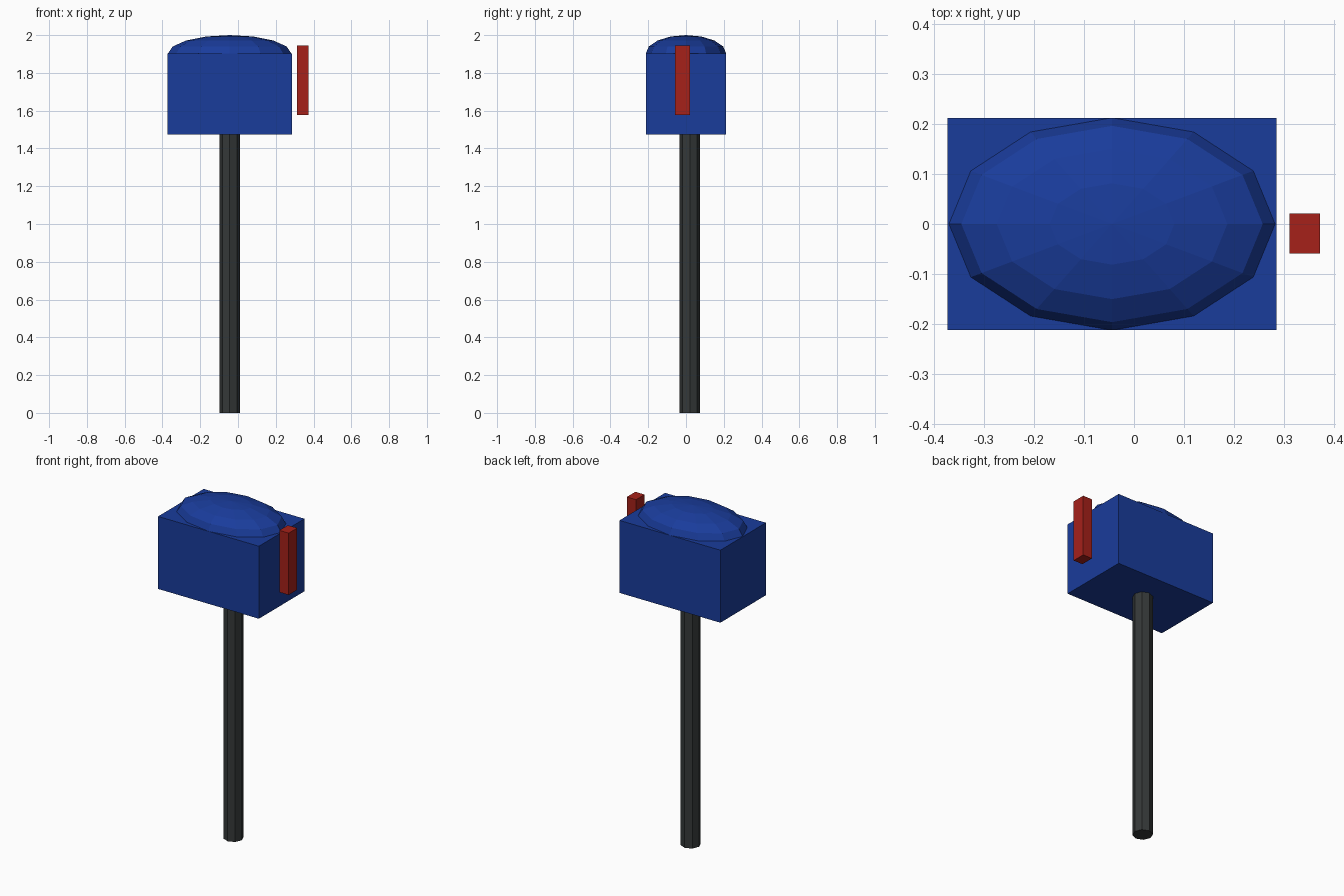
import bpy
import bmesh
from mathutils import Matrix, Vector

if "Cube" in bpy.data.objects:
    bpy.data.objects.remove(bpy.data.objects["Cube"])


def material(name, color):
    mat = bpy.data.materials.new(name)
    mat.diffuse_color = (*color, 1.0)
    mat.use_nodes = True
    mat.node_tree.nodes["Principled BSDF"].inputs["Base Color"].default_value = mat.diffuse_color
    return mat


def add_part(name, bm, center, size, mat):
    """Scale a unit-sized mesh to size, move it to center, and link it."""
    transform = Matrix.Translation(Vector(center)) @ Matrix.Diagonal((*size, 1.0))
    bmesh.ops.transform(bm, matrix=transform, verts=bm.verts)
    mesh = bpy.data.meshes.new(name)
    bm.to_mesh(mesh)
    bm.free()
    mesh.materials.append(mat)
    obj = bpy.data.objects.new(name, mesh)
    bpy.context.collection.objects.link(obj)
    return obj


def add_box(name, lo, hi, mat):
    lo, hi = Vector(lo), Vector(hi)
    bm = bmesh.new()
    bmesh.ops.create_cube(bm, size=1.0)
    return add_part(name, bm, (lo + hi) / 2, hi - lo, mat)


blue = material("blue_paint", (0.01, 0.045, 0.33))
red = material("red_paint", (0.38, 0.015, 0.01))
dark = material("dark_metal", (0.035, 0.04, 0.04))

# Eight-sided post
bm = bmesh.new()
bmesh.ops.create_cone(bm, cap_ends=True, segments=8,
                      radius1=0.5, radius2=0.5, depth=1.0)
add_part("post", bm, (-0.044, 0.02, 0.7375), (0.11, 0.11, 1.475), dark)

# Mailbox body
add_box("mailbox_body", (-0.374, -0.213, 1.473), (0.286, 0.213, 1.902), blue)

# Faceted domed lid, its lower half sunk into the body
bm = bmesh.new()
bmesh.ops.create_uvsphere(bm, u_segments=12, v_segments=8, radius=1.0)
add_part("domed_lid", bm, (-0.044, 0.0, 1.902), (0.327, 0.213, 0.098), blue)

# Signal flag standing off the right side
add_box("signal_flag", (0.312, -0.059, 1.578), (0.373, 0.021, 1.944), red)
